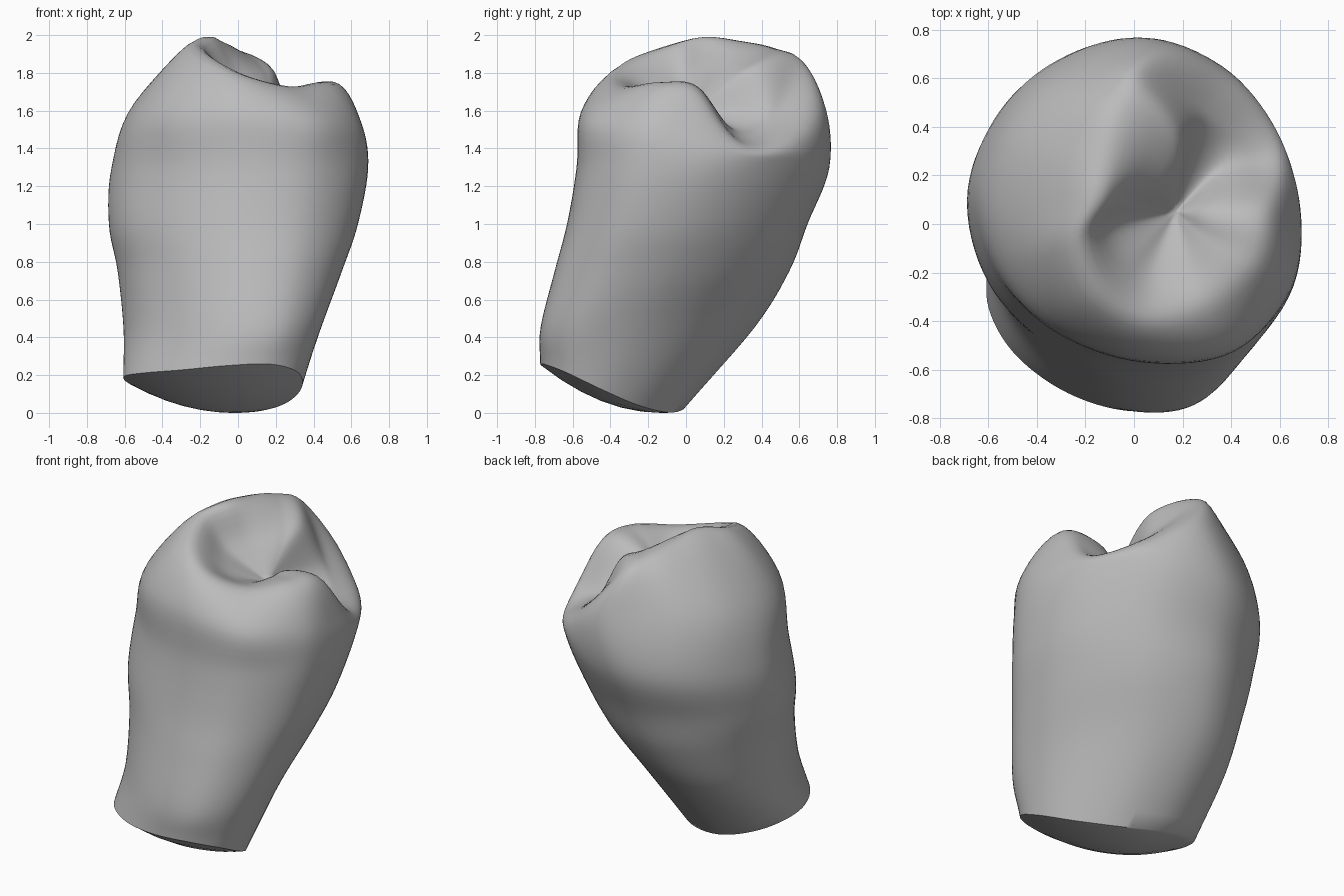
import bpy
import bmesh
from math import sin, cos, pi, radians
from mathutils import Vector

default_cube = bpy.data.objects.get("Cube")
if default_cube:
    bpy.data.objects.remove(default_cube, do_unlink=True)

SPOKES = 12        # guide profiles around the crown
AROUND = 8         # smooth steps between neighbouring profiles
ALONG = 6          # smooth steps between neighbouring rings


def catmull(a, b, c, d, t):
    """Smooth point between b and c."""
    return 0.5 * (2 * b + (c - a) * t + (2 * a - 5 * b + 4 * c - d) * t * t
                  + (3 * b - a - 3 * c + d) * t ** 3)


def smooth_closed(points, steps):
    n = len(points)
    return [catmull(points[i - 1], points[i], points[(i + 1) % n], points[(i + 2) % n], s / steps)
            for i in range(n) for s in range(steps)]


def smooth_open(points, steps):
    padded = [2 * points[0] - points[1]] + points + [2 * points[-1] - points[-2]]
    result = [catmull(*padded[i:i + 4], s / steps)
              for i in range(len(points) - 1) for s in range(steps)]
    return result + [points[-1]]


def bowl(x, y):
    """Height of the convex underside."""
    return 0.5 * (x + 0.02) ** 2 + 0.62 * (y + 0.13) ** 2


def wall_ring(x_min, x_max, y_min, y_max, skew, bulge, z=None):
    """Oval section stretched toward the front left corner; it sits on the bowl if z is None."""
    ring = []
    for k in range(SPOKES):
        # the skew is shared between both axes so that the profiles do not twist
        angle = 2 * pi * k / SPOKES
        half = radians(skew) / 2
        lean = angle + pi / 4
        swell = 1 + bulge * (cos(lean) + cos(3 * lean))
        x = (x_min + x_max) / 2 + (x_max - x_min) / 2 * cos(angle + half) * swell
        y = (y_min + y_max) / 2 + (y_max - y_min) / 2 * sin(angle - half) * swell
        ring.append(Vector((x, y, bowl(x, y) if z is None else z)))
    return ring


# Leaning side wall, from the cut base up to the widest part
walls = [
    wall_ring(-0.61, 0.34, -0.77, 0, 19, 0.01),
    wall_ring(-0.61, 0.435, -0.765, 0.365, 17, 0.02, 0.45),
    wall_ring(-0.64, 0.545, -0.69, 0.55, 12, 0.025, 0.75),
    wall_ring(-0.685, 0.63, -0.625, 0.645, 8, 0.03, 1.0),
    wall_ring(-0.67, 0.685, -0.575, 0.76, 6, 0.03, 1.3),
]

# Chewing surface: shoulder, cusp ridge and inner slope
shoulder = [
    (.65, .06, 1.5), (.59, .35, 1.39), (.4, .6, 1.45), (.09, .74, 1.61),
    (-.26, .6, 1.66), (-.47, .38, 1.66), (-.55, .09, 1.64), (-.51, -.19, 1.61),
    (-.33, -.42, 1.6), (.02, -.55, 1.6), (.4, -.51, 1.55), (.63, -.24, 1.53),
]
ridge = [
    (.54, .06, 1.71), (.51, .27, 1.46), (.31, .48, 1.56), (.04, .6, 1.85),
    (-.08, .47, 1.93), (-.14, .28, 1.97), (-.18, .1, 1.99), (-.24, -.08, 1.95),
    (-.15, -.3, 1.87), (.05, -.4, 1.78), (.3, -.35, 1.72), (.5, -.16, 1.74),
]
inner_slope = [
    (.32, .07, 1.7), (.36, .24, 1.51), (.28, .37, 1.59), (.19, .36, 1.81),
    (.13, .26, 1.82), (.07, .17, 1.81), (-.02, .08, 1.8), (-.07, -.02, 1.77),
    (0, -.13, 1.73), (.09, -.18, 1.69), (.22, -.17, 1.69), (.3, -.06, 1.71),
]
pit = Vector((0.17, 0.05, 1.6))

guide_rings = walls + [[Vector(p) for p in ring] for ring in (shoulder, ridge, inner_slope)]
guide_rings = [smooth_closed(ring, AROUND) for ring in guide_rings]
profiles = [smooth_open(list(column) + [pit], ALONG) for column in zip(*guide_rings)]
rings = [list(ring) for ring in zip(*profiles)][:-1]

# Convex underside rings, shrinking to the lowest point
low = Vector((-0.02, -0.13, 0))
for step in range(1, 6):
    ring = []
    for p in guide_rings[0]:
        q = p.lerp(low, step / 6)
        ring.append(Vector((q.x, q.y, bowl(q.x, q.y))))
    rings.insert(0, ring)

# Skin the rings and close both ends
bm = bmesh.new()
loops = [[bm.verts.new(p) for p in ring] for ring in rings]
count = SPOKES * AROUND
for lower, upper in zip(loops, loops[1:]):
    for i in range(count):
        j = (i + 1) % count
        bm.faces.new((lower[i], lower[j], upper[j], upper[i]))
for loop, tip in ((loops[0], low), (loops[-1], pit)):
    centre = bm.verts.new(tip)
    for i in range(count):
        bm.faces.new((loop[i], loop[(i + 1) % count], centre))
bmesh.ops.recalc_face_normals(bm, faces=bm.faces)
mesh = bpy.data.meshes.new("tooth_crown")
bm.to_mesh(mesh)
bm.free()

crown = bpy.data.objects.new("tooth_crown", mesh)
bpy.context.collection.objects.link(crown)

# Plain grey finish
grey = bpy.data.materials.new("plain_grey")
grey.use_nodes = True
colour = (0.5, 0.5, 0.5, 1)
grey.diffuse_color = colour
grey.node_tree.nodes["Principled BSDF"].inputs["Base Color"].default_value = colour
mesh.materials.append(grey)

bpy.context.view_layer.objects.active = crown
crown.select_set(True)
bpy.ops.object.shade_smooth_by_angle(angle=radians(45))
